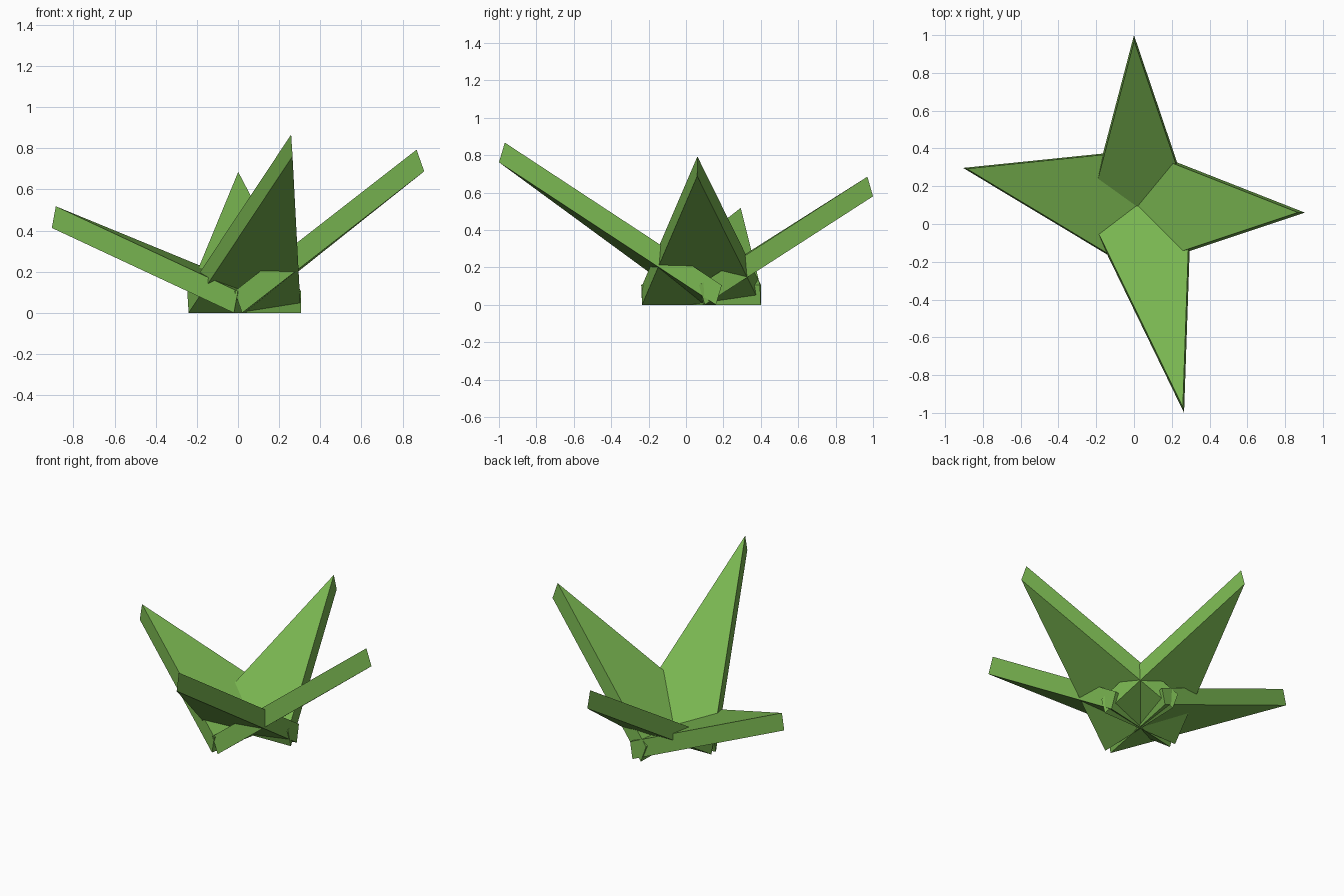
import bpy
from mathutils import Vector

if "Cube" in bpy.data.objects:
    bpy.data.objects.remove(bpy.data.objects["Cube"])

green = bpy.data.materials.new("leaf_green")
green.diffuse_color = (0.188, 0.456, 0.08, 1)
green.use_nodes = True
green.node_tree.nodes["Principled BSDF"].inputs["Base Color"].default_value = green.diffuse_color


def make_leaf(name, corner_a, corner_b, tip, thickness=0.105):
    """Thick triangular blade: wide base on the ground, rising to a sharp tip."""
    low = [Vector((*corner_a, 0)), Vector((*corner_b, 0)), Vector(tip)]
    # Slanted thickness: mostly upward, leaning back toward the base
    run = low[2] - (low[0] + low[1]) / 2
    flat = Vector((run.x, run.y, 0))
    lean = flat.normalized() * (-0.45 * run.z / flat.length)
    offset = (lean + Vector((0, 0, 1))) * thickness
    verts = low + [v + offset for v in low]
    faces = [(2, 1, 0), (3, 4, 5)]
    faces += [(i, (i + 1) % 3, (i + 1) % 3 + 3, i + 3) for i in range(3)]
    mesh = bpy.data.meshes.new(name)
    mesh.from_pydata([tuple(v) for v in verts], [], faces)
    mesh.materials.append(green)
    obj = bpy.data.objects.new(name, mesh)
    bpy.context.collection.objects.link(obj)
    return obj


# Four blades crossing at their bases, corners listed counter-clockwise
make_leaf("front_leaf", (0.305, 0.16), (-0.24, 0.04), (0.265, -1.0, 0.762))
make_leaf("back_leaf", (-0.24, 0.085), (0.305, 0.10), (0.0, 1.0, 0.58))
make_leaf("right_leaf", (0.04, 0.40), (0.02, -0.235), (0.905, 0.06, 0.688))
make_leaf("left_leaf", (-0.02, -0.235), (0.10, 0.40), (-0.905, 0.297, 0.413))
